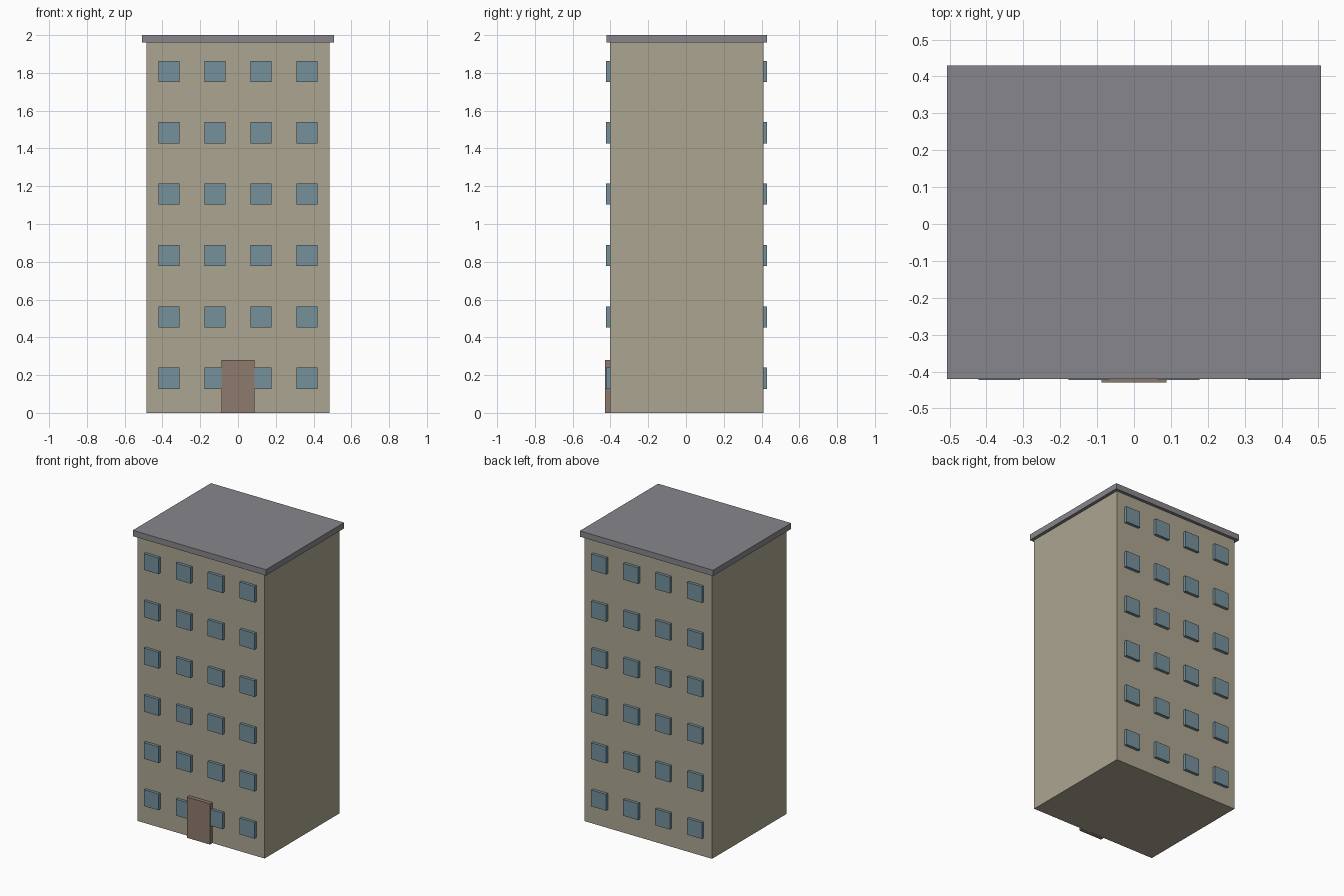
import bpy
import bmesh
from mathutils import Matrix, Vector

cube = bpy.data.objects.get("Cube")
if cube:
    bpy.data.objects.remove(cube, do_unlink=True)


def material(name, rgb):
    mat = bpy.data.materials.new(name)
    mat.use_nodes = True
    color = (*rgb, 1.0)
    mat.diffuse_color = color
    bsdf = next(n for n in mat.node_tree.nodes if n.type == 'BSDF_PRINCIPLED')
    bsdf.inputs["Base Color"].default_value = color
    return mat


def box(name, low, high, mat):
    """Flat-shaded box between two opposite corners."""
    low, high = Vector(low), Vector(high)
    bm = bmesh.new()
    bmesh.ops.create_cube(bm, size=1.0, matrix=Matrix.Translation(
        (low + high) / 2) @ Matrix.Diagonal((*(high - low), 1.0)))
    mesh = bpy.data.meshes.new(name)
    bm.to_mesh(mesh)
    bm.free()
    mesh.materials.append(mat)
    obj = bpy.data.objects.new(name, mesh)
    bpy.context.collection.objects.link(obj)
    return obj


wall = material("beige_wall", (0.41, 0.375, 0.28))
slate = material("grey_roof", (0.245, 0.245, 0.262))
glass = material("blue_glass", (0.178, 0.285, 0.335))
wood = material("brown_door", (0.27, 0.195, 0.155))

# Main block and overhanging roof slab
FRONT, BACK, EAVES = -0.403, 0.409, 1.96
box("building_body", (-0.485, FRONT, 0), (0.485, BACK, EAVES), wall)
box("roof_slab", (-0.507, -0.42, EAVES), (0.507, 0.43, 2.0), slate)

# Entrance door
box("front_door", (-0.088, -0.43, 0), (0.088, FRONT + 0.01, 0.28), wood)

# Window grid on the front and back walls
HALF, DEPTH = 0.056, 0.02
for side, y in (("front", FRONT), ("back", BACK)):
    for floor in range(6):
        z = 0.183 + 0.325 * floor
        for column in range(4):
            x = (column - 1.5) * 0.2435
            box(f"{side}_window_{floor + 1}_{column + 1}",
                (x - HALF, y - DEPTH, z - HALF),
                (x + HALF, y + DEPTH, z + HALF), glass)
